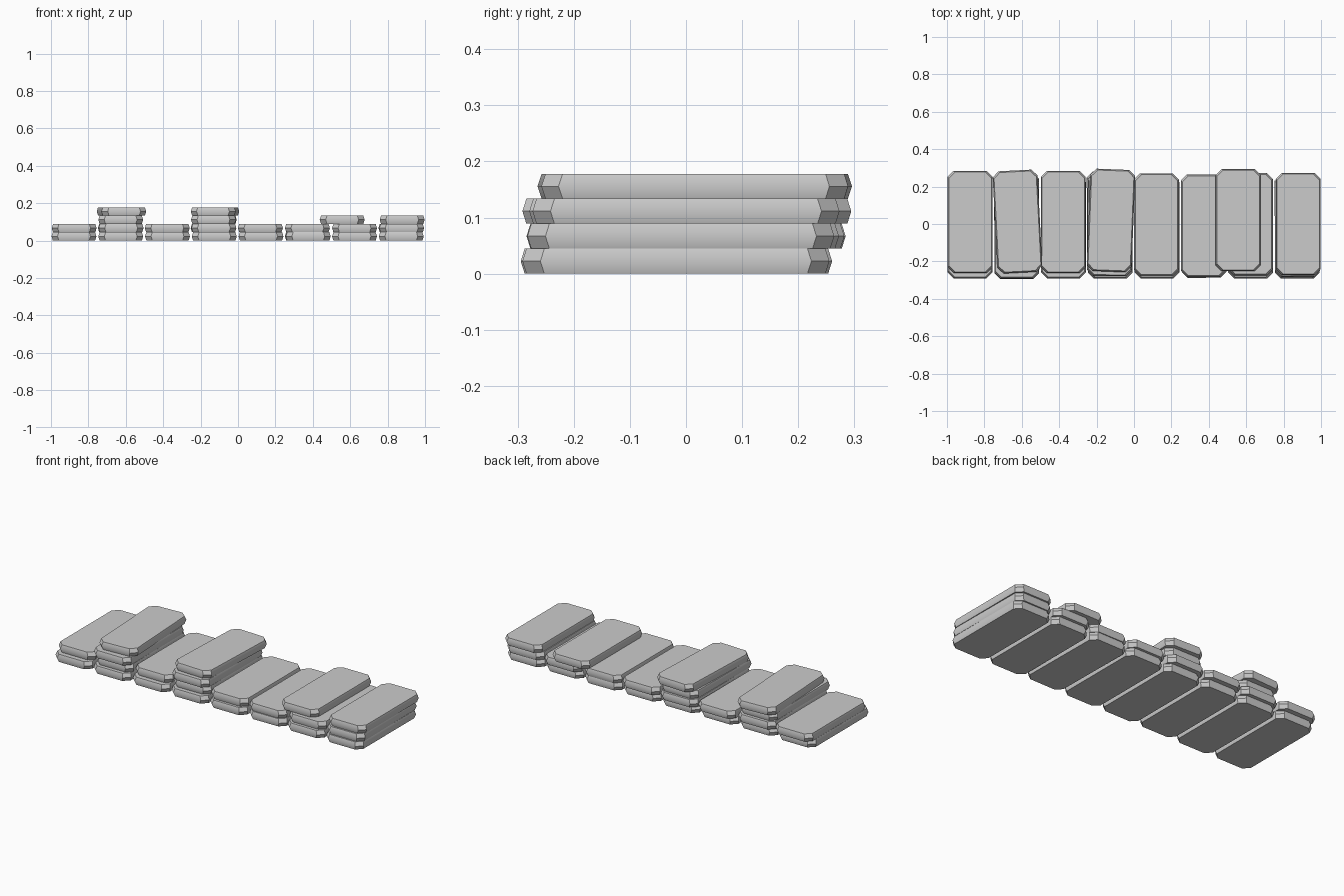
import bpy, bmesh, math

if "Cube" in bpy.data.objects:
    bpy.data.objects.remove(bpy.data.objects["Cube"])

W, L, H = 0.24, 0.547, 0.0445   # slab width, length, height
CORNER, BULGE = 0.032, 0.007    # plan chamfer, waist bulge


def outline(inset):
    """Chamfered rectangle in plan."""
    x, y, c = W / 2 - inset, L / 2 - inset, CORNER
    return [(x - c, -y), (x, -y + c), (x, y - c), (x - c, y),
            (-x + c, y), (-x, y - c), (-x, -y + c), (-x + c, -y)]


def slab_mesh():
    bm = bmesh.new()
    rings = [[bm.verts.new((x, y, z)) for x, y in outline(i)]
             for z, i in ((0, BULGE), (H / 2, 0), (H, BULGE))]
    for a, b in zip(rings, rings[1:]):
        for i in range(8):
            j = (i + 1) % 8
            bm.faces.new((a[i], a[j], b[j], b[i]))
    bm.faces.new(rings[0][::-1])
    bm.faces.new(rings[-1])
    me = bpy.data.meshes.new("slab")
    bm.to_mesh(me)
    bm.free()
    me.polygons.foreach_set("use_smooth", [True] * len(me.polygons))
    me.set_sharp_from_angle(angle=math.radians(42))
    return me


mesh = slab_mesh()

# Each stack, left to right: (x shift, y centre, turn in degrees) per layer
stacks = [
    [(0, -0.017, 0), (0.001, 0.011, 0)],
    [(0, -0.021, 0), (0, 0.0, 0.5), (0, -0.018, 0), (0.004, 0.013, 3)],
    [(0, -0.017, 0), (-0.001, 0.011, 0)],
    [(0, -0.017, 0), (-0.004, 0.008, 0.5), (-0.002, -0.005, -0.5), (0.004, 0.019, -2.3)],
    [(0, -0.018, 0), (-0.003, -0.003, 0)],
    [(0, -0.014, 0.6), (-0.002, -0.009, 0)],
    [(0, -0.018, 0), (0, -0.001, 0), (-0.066, 0.021, 0)],
    [(0, -0.018, 0), (0, -0.010, 0.5), (0.005, 0.0, 0)],
]

for i, stack in enumerate(stacks):
    for k, (dx, y, turn) in enumerate(stack):
        ob = bpy.data.objects.new(f"slab_{i + 1}_{k + 1}", mesh)
        ob.location = (-0.877 + 0.25 * i + dx, y, k * H)
        ob.rotation_euler.z = math.radians(turn)
        bpy.context.collection.objects.link(ob)
